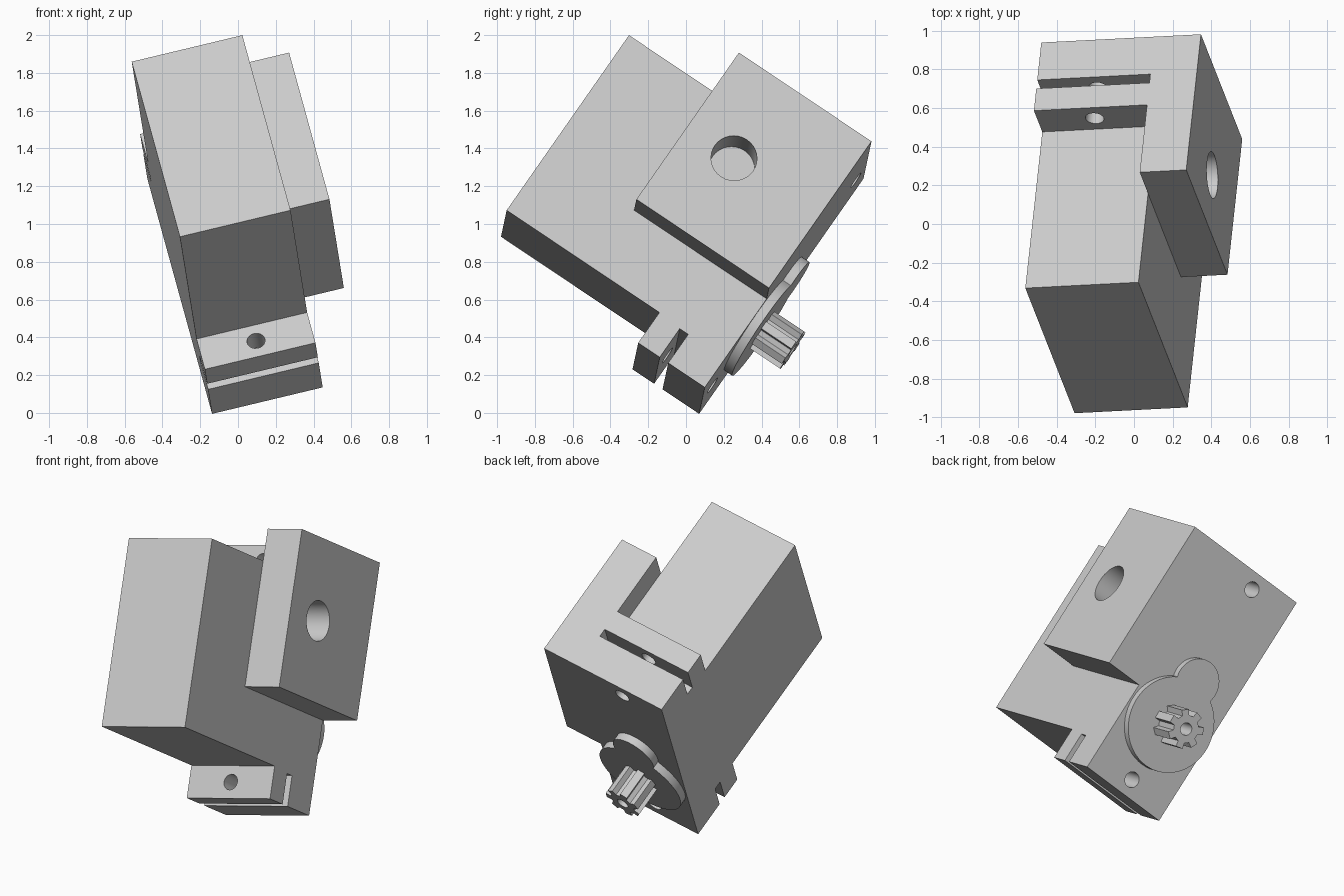
import bpy, bmesh, math
from mathutils import Vector, Matrix

cube = bpy.data.objects.get("Cube")
if cube:
    bpy.data.objects.remove(cube, do_unlink=True)

# Tilted frame: u = thickness, v = length, w = shaft direction
U = Vector((0.972, 0.05, 0.2326)).normalized()
V = Vector((0.219, -0.559, -0.8))
V = (V - U * V.dot(U)).normalized()
W = U.cross(V)
FRAME = Matrix((U, V, W)).transposed().to_4x4()

# Key dimensions in that frame
U0, U1, U2 = -0.131, 0.472, 0.72
V0, V1, V2, V3 = -1.622, -1.425, -0.266, -0.065
REAR, FACE = -1.355, 0.048
LUG, SLOT0, SLOT1 = -0.378, -0.24, -0.186
MID = (U0 + U1) / 2
SHAFT = -0.566

grey = bpy.data.materials.new("light grey")
grey.use_nodes = True
grey.diffuse_color = (0.6, 0.6, 0.6, 1)
grey.node_tree.nodes["Principled BSDF"].inputs["Base Color"].default_value = (0.6, 0.6, 0.6, 1)


def prism(name, outline, axis, lo, hi):
    """Extrude a 2D outline along u (outline in v, w) or w (outline in u, v)."""
    def place(p, t):
        return (t, p[0], p[1]) if axis == "u" else (p[0], p[1], t)
    bm = bmesh.new()
    base = bm.faces.new([bm.verts.new(place(p, lo)) for p in outline])
    ext = bmesh.ops.extrude_face_region(bm, geom=[base])
    moved = [g for g in ext["geom"] if isinstance(g, bmesh.types.BMVert)]
    bmesh.ops.translate(bm, verts=moved, vec=place((0, 0), hi - lo))
    bmesh.ops.recalc_face_normals(bm, faces=bm.faces)
    mesh = bpy.data.meshes.new(name)
    bm.to_mesh(mesh)
    bm.free()
    mesh.materials.append(grey)
    obj = bpy.data.objects.new(name, mesh)
    bpy.context.collection.objects.link(obj)
    obj.matrix_world = FRAME
    return obj


def arc(cx, cy, r, start, end, n):
    angles = [start + (end - start) * i / n for i in range(n + 1)]
    return [(cx + r * math.cos(t), cy + r * math.sin(t)) for t in angles]


def circle(cx, cy, r, n=32):
    return arc(cx, cy, r, 0, math.tau, n)[:-1]


def combine(obj, other, operation):
    bpy.context.view_layer.update()
    mod = obj.modifiers.new("join", "BOOLEAN")
    mod.operation, mod.object, mod.solver = operation, other, "EXACT"
    bpy.context.view_layer.objects.active = obj
    bpy.ops.object.modifier_apply(modifier=mod.name)
    bpy.data.objects.remove(other, do_unlink=True)


def finish(obj):
    bpy.ops.object.select_all(action="DESELECT")
    obj.select_set(True)
    bpy.context.view_layer.objects.active = obj
    bpy.ops.object.shade_smooth_by_angle(angle=math.radians(30))


# Housing: side profile with a slotted mounting lug at each end
def lug(edge, root, slot_end):
    return [(root, LUG), (edge, LUG), (edge, SLOT0), (slot_end, SLOT0),
            (slot_end, SLOT1), (edge, SLOT1), (edge, FACE)]

profile = [(V1, REAR), (V2, REAR)] + lug(V3, V2, V2 + 0.012)
profile += reversed(lug(V0, V1, V1 - 0.012))
housing = prism("housing", profile, "u", U0, U1)

# Thick side block, joined to the housing
block = prism("side_block", [(V0, -0.80), (-0.651, -0.80), (-0.651, FACE), (V0, FACE)],
              "u", U1, U2)
combine(housing, block, "UNION")

# Round recess in the block and screw holes through the lugs
combine(housing, prism("recess_cutter", circle(-1.131, -0.50, 0.122), "u", U1, U2 + 0.1), "DIFFERENCE")
for v in ((V0 + V1) / 2, (V2 + V3) / 2):
    hole = prism("screw_cutter", circle(MID, v, 0.048), "w", LUG - 0.1, FACE + 0.1)
    combine(housing, hole, "DIFFERENCE")
finish(housing)

# Gear cover: large disc with a smaller lobe
R, r, d = 0.29, 0.145, 0.30
big = math.acos((R * R + d * d - r * r) / (2 * R * d))
small = math.acos((r * r + d * d - R * R) / (2 * r * d))
down = -math.pi / 2
outline = arc(MID, SHAFT, R, down + big, down + math.tau - big, 48)
outline += arc(MID, SHAFT - d, r, down - math.pi + small, down + math.pi - small, 28)[1:-1]
finish(prism("gear_cover", outline, "w", FACE - 0.005, FACE + 0.05))

# Toothed output shaft with a screw bore
teeth = 7
points = []
for i in range(teeth):
    for offset, radius in ((-0.30, 0.085), (-0.22, 0.12), (0.22, 0.12), (0.30, 0.085)):
        t = (i + offset) * math.tau / teeth
        points.append((MID + radius * math.cos(t), SHAFT + radius * math.sin(t)))
shaft = prism("output_shaft", points, "w", FACE + 0.04, 0.29)
combine(shaft, prism("bore_cutter", circle(MID, SHAFT, 0.038, 24), "w", 0.13, 0.4), "DIFFERENCE")
finish(shaft)
